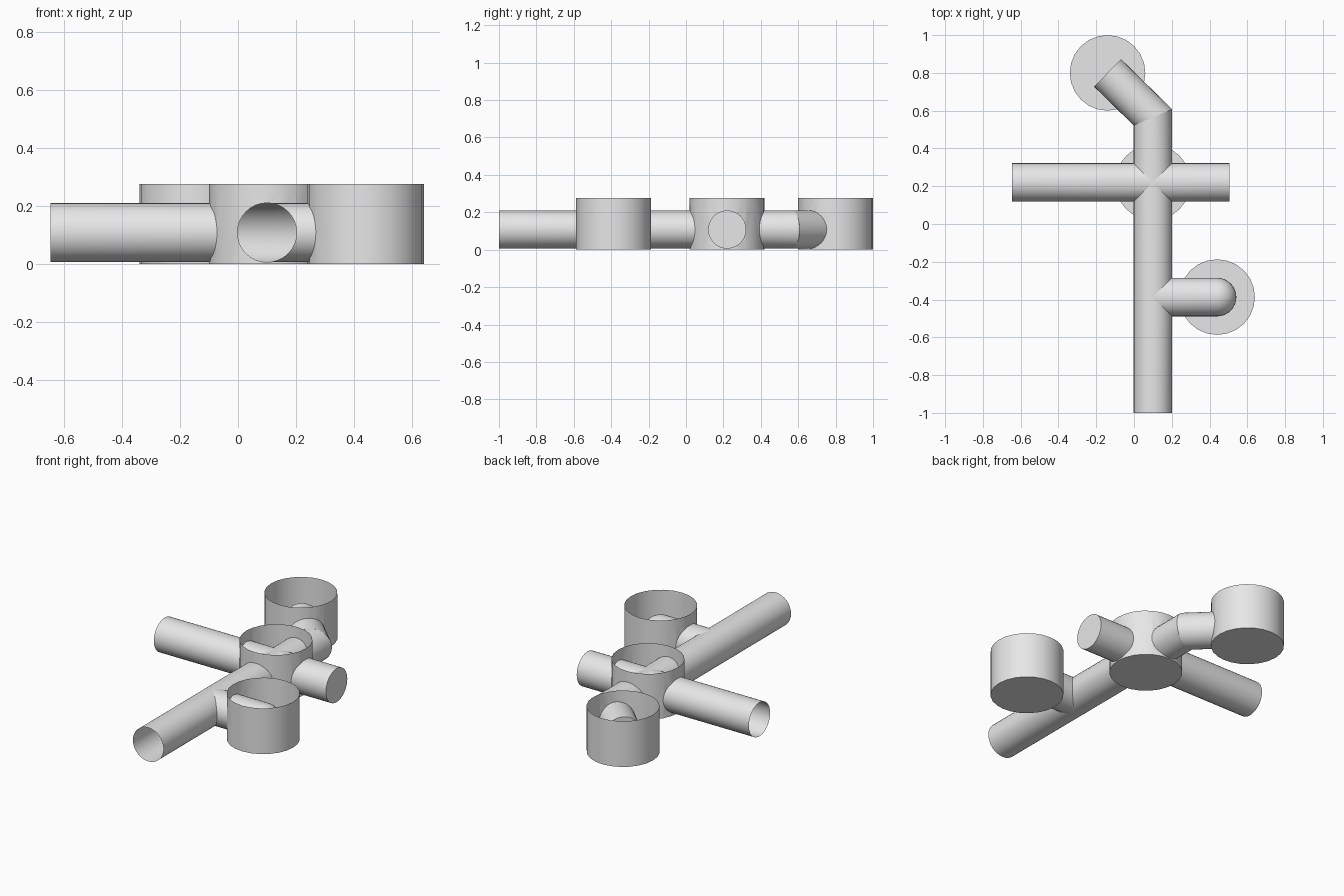
import bpy, bmesh, math
from mathutils import Vector, Matrix

cube = bpy.data.objects.get("Cube")
if cube:
    bpy.data.objects.remove(cube, do_unlink=True)

R, Z = 0.102, 0.108            # pipe radius and axis height
CUP_R, CUP_H = 0.2, 0.276
X0 = 0.1                       # main pipe axis
CROSS, BRANCH = 0.22, -0.387   # junction positions along the main pipe
BEND = Vector((X0, 0.565, Z))
BACK_END = Vector((-0.14, 0.8, Z))

grey = bpy.data.materials.new("light_grey")
grey.use_nodes = True
grey.diffuse_color = (0.8, 0.8, 0.8, 1)
grey.node_tree.nodes["Principled BSDF"].inputs["Base Color"].default_value = (0.8, 0.8, 0.8, 1)


def finish(bm, name):
    mesh = bpy.data.meshes.new(name)
    bm.to_mesh(mesh)
    bm.free()
    mesh.materials.append(grey)
    obj = bpy.data.objects.new(name, mesh)
    bpy.context.collection.objects.link(obj)
    bpy.ops.object.select_all(action='DESELECT')
    obj.select_set(True)
    bpy.context.view_layer.objects.active = obj
    bpy.ops.object.shade_smooth_by_angle(angle=math.radians(35))
    return obj


def tube(a, b, caps=False):
    """Cylinder between two points."""
    a, b = Vector(a), Vector(b)
    turn = (b - a).to_track_quat('Z', 'Y').to_matrix().to_4x4()
    bm = bmesh.new()
    bmesh.ops.create_cone(bm, cap_ends=caps, segments=32, radius1=R, radius2=R,
                          depth=(b - a).length,
                          matrix=Matrix.Translation((a + b) / 2) @ turn)
    return bm


def split(bm, point, normal, clear=False):
    bmesh.ops.bisect_plane(bm, geom=bm.verts[:] + bm.edges[:] + bm.faces[:], dist=1e-5,
                           plane_co=point, plane_no=normal, clear_outer=clear)


def notch(bm, y, rule):
    """Cut along both diagonals at a junction and drop faces by a rule."""
    for n in ((1, 1, 0), (1, -1, 0)):
        split(bm, (X0, y, Z), n)
    drop = []
    for f in bm.faces:
        c = f.calc_center_median()
        if rule(c.x - X0, c.y - y):
            drop.append(f)
    bmesh.ops.delete(bm, geom=drop, context='FACES')


def cap_end(bm, point, axis):
    """Close the open rim lying at a point on the axis."""
    rim = [e for e in bm.edges if e.is_boundary
           and all(abs((v.co - Vector(point)).dot(Vector(axis))) < 1e-3 for v in e.verts)]
    bmesh.ops.holes_fill(bm, edges=rim, sides=0)


# Main pipe, open at the front, mitred at the bend
miter = Vector((-1, 1, 0)).normalized() + Vector((0, 1, 0))
bm = tube((X0, -1, Z), (X0, 0.8, Z))
split(bm, BEND, miter, True)
notch(bm, CROSS, lambda x, y: abs(x) > abs(y))
notch(bm, BRANCH, lambda x, y: x > abs(y))
finish(bm, "main_pipe")

# Angled pipe ending inside the back cup
slant = (BACK_END - BEND).normalized()
bm = tube(BEND - slant * 0.2, BACK_END)
split(bm, BEND, -miter, True)
cap_end(bm, BACK_END, slant)
finish(bm, "angled_pipe")

# Cross pipe, open on one side and closed on the other
bm = tube((-0.645, CROSS, Z), (0.505, CROSS, Z))
notch(bm, CROSS, lambda x, y: abs(y) > abs(x))
cap_end(bm, (0.505, CROSS, Z), (1, 0, 0))
finish(bm, "cross_pipe")

# Branch pipe with a rounded end inside the front cup
CX = 0.44
bm = tube((X0, BRANCH, Z), (CX, BRANCH, Z))
notch(bm, BRANCH, lambda x, y: abs(y) > x)
finish(bm, "branch_pipe")
bm = bmesh.new()
bmesh.ops.create_uvsphere(bm, u_segments=32, v_segments=16, radius=R,
                          matrix=Matrix.Translation((CX, BRANCH, Z)))
split(bm, (CX, BRANCH, Z), (-1, 0, 0), True)
finish(bm, "branch_round_end")


def cup(name, x, y, runs):
    """Open thin cup whose wall is pierced by the pipes entering it."""
    bm = bmesh.new()
    bmesh.ops.create_cone(bm, cap_ends=True, segments=24, radius1=CUP_R, radius2=CUP_R,
                          depth=CUP_H, matrix=Matrix.Translation((x, y, CUP_H / 2)))
    obj = finish(bm, name)
    cutters = []
    for a, b in runs:
        cutter = finish(tube(a, b, True), name + "_cutter")
        cutter.hide_render = True
        mod = obj.modifiers.new("pierce", 'BOOLEAN')
        mod.operation, mod.solver, mod.object = 'DIFFERENCE', 'EXACT', cutter
        cutters.append(cutter)
    shape = obj.evaluated_get(bpy.context.evaluated_depsgraph_get())
    bm = bmesh.new()
    bm.from_mesh(shape.to_mesh())
    drop = []
    for f in bm.faces:
        c = f.calc_center_median()
        inner = math.hypot(c.x - x, c.y - y) < 0.17 and c.z > 0.002
        if inner or c.z > CUP_H - 0.001:
            drop.append(f)
    bmesh.ops.delete(bm, geom=drop, context='FACES')
    for o in cutters + [obj]:
        bpy.data.objects.remove(o, do_unlink=True)
    finish(bm, name)


cup("back_cup", BACK_END.x, BACK_END.y, [(BEND, BACK_END)])
cup("front_cup", CX, BRANCH, [((X0, BRANCH, Z), (CX, BRANCH, Z))])
cup("middle_cup", X0, CROSS, [((-0.2, CROSS, Z), (0.4, CROSS, Z)),
                              ((X0, -0.1, Z), (X0, 0.5, Z))])
